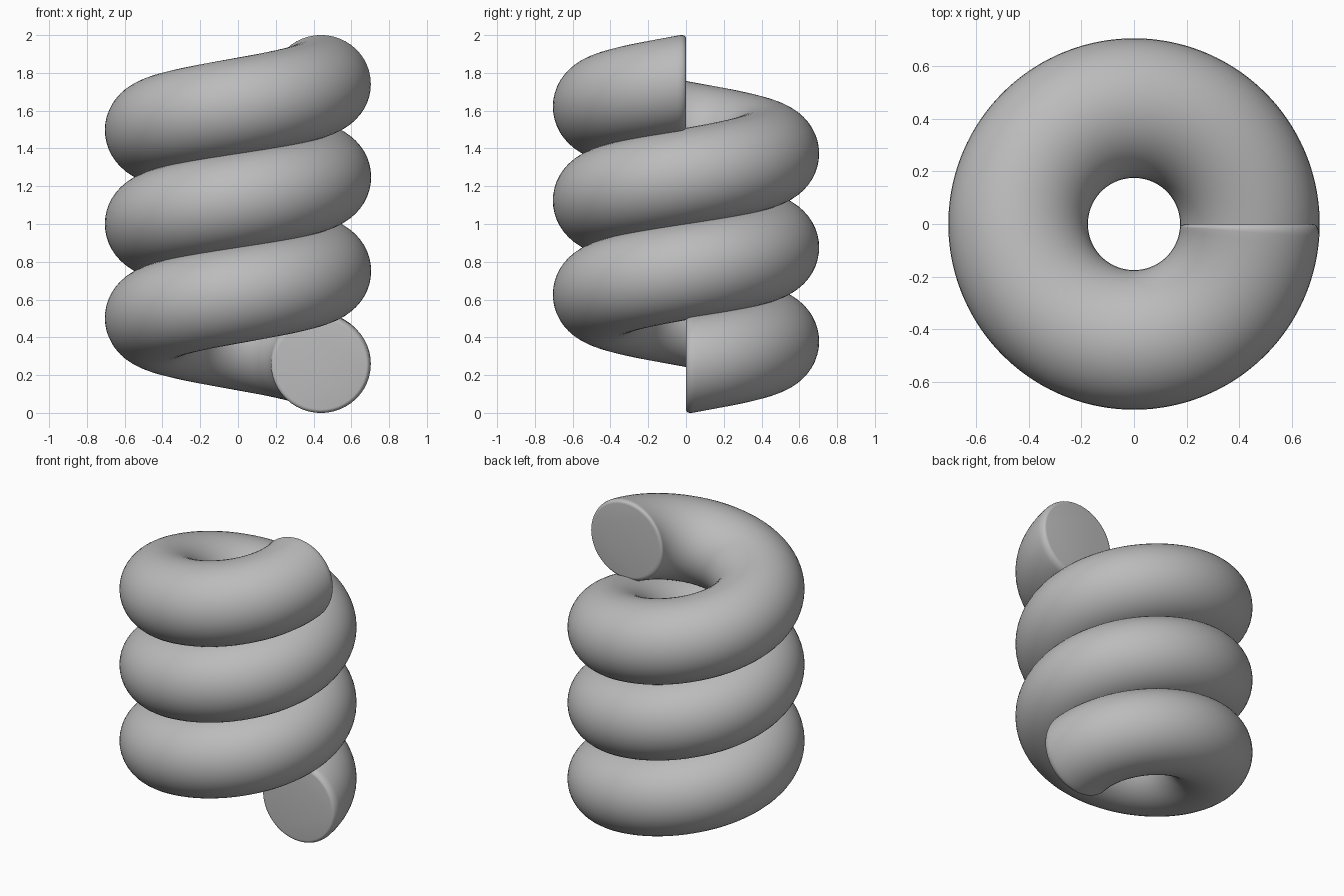
import bpy, bmesh
from math import pi, sin, cos, radians

cube = bpy.data.objects.get("Cube")
if cube:
    bpy.data.objects.remove(cube)

COIL_RADIUS = 0.44
TUBE_WIDTH = 0.265     # half width of the section
TUBE_HEIGHT = 0.26     # half height of the section
TURNS = 3
PITCH = 0.497
STEPS = 96             # rings per turn
SIDES = 48
BEVEL_ANGLE = 0.07     # sweep taken up by each rounded end
BEVEL_INSET = 0.025

total = TURNS * 2 * pi
start_z = 1 - TURNS * PITCH / 2

# Sweep stations: (angle, inset), with rounded lips at both ends
lip = [(BEVEL_ANGLE * (1 - cos(k * pi / 12)), BEVEL_INSET * (1 - sin(k * pi / 12)))
       for k in range(6)]
count = TURNS * STEPS
body = [(BEVEL_ANGLE + (total - 2 * BEVEL_ANGLE) * i / count, 0) for i in range(count + 1)]
stations = lip + body + [(total - a, inset) for a, inset in reversed(lip)]


def add_ring(bm, angle, inset):
    """Upright elliptical section of the tube at one angle of the helix."""
    ring = []
    for j in range(SIDES):
        t = 2 * pi * j / SIDES
        r = COIL_RADIUS + (TUBE_WIDTH - inset) * cos(t)
        z = start_z + PITCH * angle / (2 * pi) + (TUBE_HEIGHT - inset) * sin(t)
        ring.append(bm.verts.new((r * cos(angle), r * sin(angle), z)))
    return ring


# Coiled tube with flat end caps
bm = bmesh.new()
rings = [add_ring(bm, a, inset) for a, inset in stations]
for lower, upper in zip(rings, rings[1:]):
    for j in range(SIDES):
        k = (j + 1) % SIDES
        bm.faces.new((lower[j], lower[k], upper[k], upper[j]))
bm.faces.new(rings[0])
bm.faces.new(rings[-1])
bmesh.ops.recalc_face_normals(bm, faces=bm.faces)

mesh = bpy.data.meshes.new("coil_spring")
bm.to_mesh(mesh)
bm.free()
coil = bpy.data.objects.new("coil_spring", mesh)
bpy.context.collection.objects.link(coil)

# Single grey finish
grey = bpy.data.materials.new("plain_grey")
grey.use_nodes = True
colour = (0.5, 0.5, 0.5, 1)
grey.diffuse_color = colour
grey.node_tree.nodes["Principled BSDF"].inputs["Base Color"].default_value = colour
mesh.materials.append(grey)

bpy.ops.object.select_all(action="DESELECT")
coil.select_set(True)
bpy.context.view_layer.objects.active = coil
bpy.ops.object.shade_smooth_by_angle(angle=radians(40))
